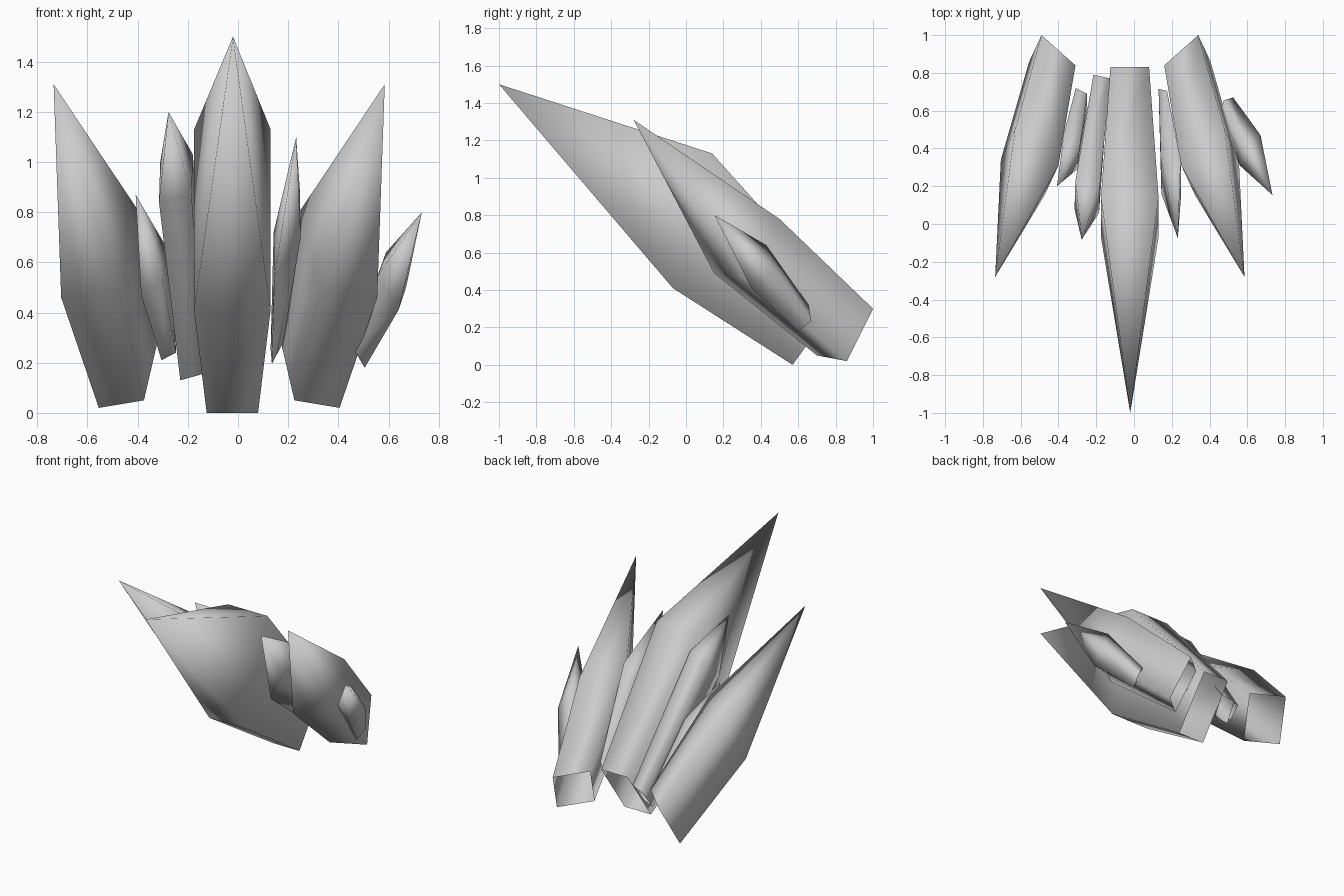
import bpy, bmesh
from mathutils import Vector

if "Cube" in bpy.data.objects:
    bpy.data.objects.remove(bpy.data.objects["Cube"])


def ring(a, b, c):
    """Four-sided section from three corners; the fourth completes the parallelogram."""
    a, b, c = Vector(a), Vector(b), Vector(c)
    return [a, b, c, a + c - b]


def shard(name, base, middle, tip, mirror_x=None):
    """Open-bottomed four-sided crystal: base section, wider middle section, pointed tip."""
    points = ring(*base) + ring(*middle) + [Vector(tip)]
    if mirror_x is not None:
        points = [Vector((2 * mirror_x - p.x, p.y, p.z)) for p in points]
    bm = bmesh.new()
    v = [bm.verts.new(p) for p in points]
    for i in range(4):
        j = (i + 1) % 4
        bm.faces.new((v[i], v[j], v[4 + j], v[4 + i]))
        bm.faces.new((v[4 + i], v[4 + j], v[8]))
    bmesh.ops.recalc_face_normals(bm, faces=bm.faces)
    for f in bm.faces:
        f.smooth = True
    mesh = bpy.data.meshes.new(name)
    bm.to_mesh(mesh)
    bm.free()
    obj = bpy.data.objects.new(name, mesh)
    bpy.context.collection.objects.link(obj)


# Large central shard
shard("center_shard",
      [(-.125, .57, 0), (.08, .57, 0), (.08, .83, .36)],
      [(-.175, -.07, .41), (.13, -.07, .41), (.13, .14, 1.13)],
      (-.02, -1, 1.5))

# Mirrored pair of large side shards
for side, mirror in (("right", None), ("left", -.075)):
    shard(side + "_large_shard",
          [(.225, .70, .05), (.405, .86, .02), (.34, 1, .30)],
          [(.325, .15, .49), (.555, .34, .46), (.48, .50, .78)],
          (.585, -.28, 1.31), mirror)

# Small shards in the gaps
shard("right_outer_shard",
      [(.505, .60, .18), (.525, .67, .235), (.475, .655, .32)],
      [(.64, .35, .41), (.67, .47, .50), (.59, .43, .64)],
      (.733, .153, .80))
shard("right_inner_shard",
      [(.135, .61, .195), (.18, .60, .28), (.175, .705, .34)],
      [(.145, .16, .54), (.25, .16, .70), (.247, .34, .88)],
      (.232, -.075, 1.10))
shard("left_inner_shard",
      [(-.23, .70, .13), (-.14, .68, .155), (-.125, .77, .28)],
      [(-.315, .08, .84), (-.185, .06, .87), (-.18, .21, 1.03)],
      (-.277, -.083, 1.20))
shard("left_outer_shard",
      [(-.305, .64, .21), (-.247, .61, .24), (-.25, .69, .32)],
      [(-.386, .35, .47), (-.30, .29, .53), (-.285, .42, .66)],
      (-.408, .20, .87))
